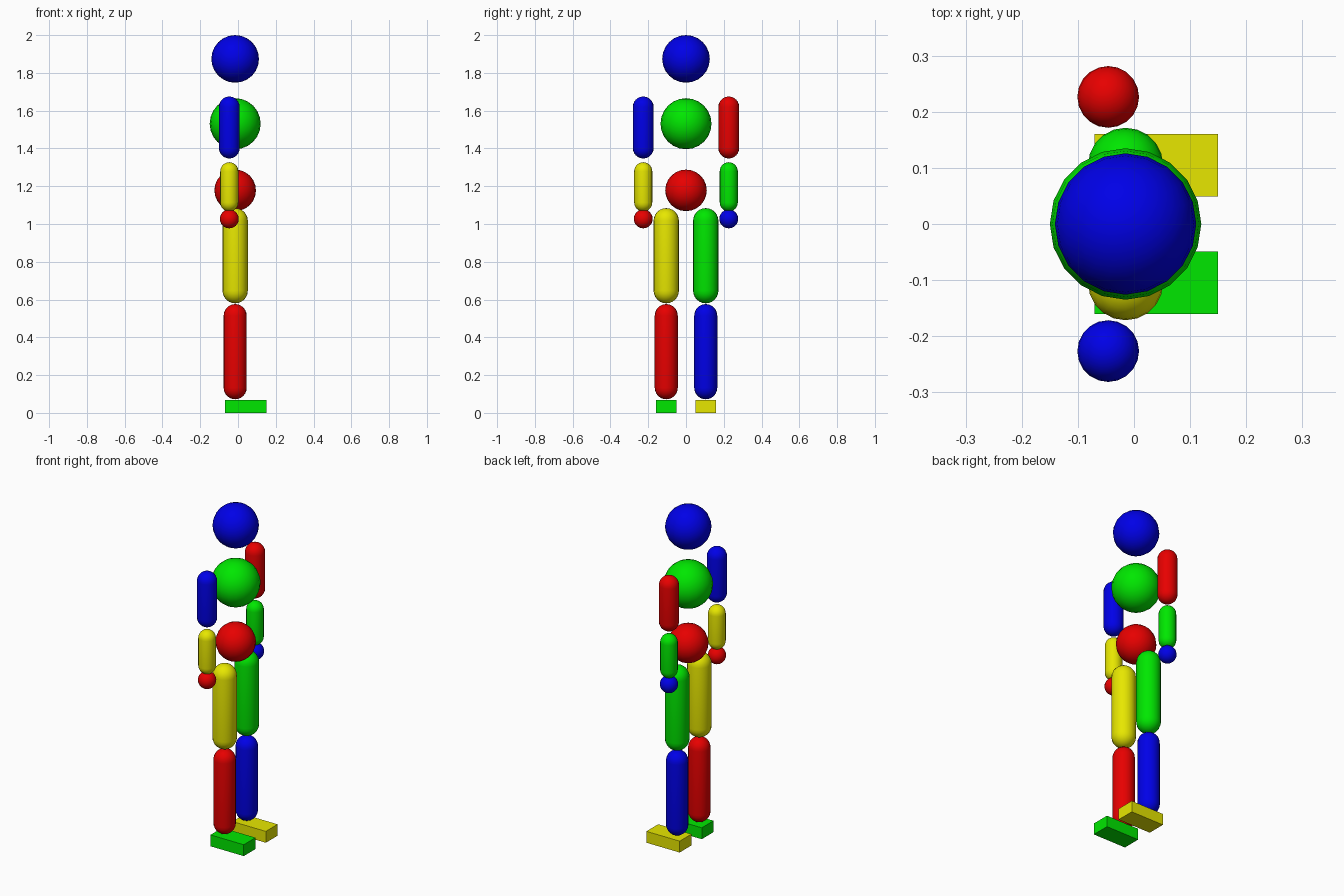
import bpy, bmesh, math

if "Cube" in bpy.data.objects:
    bpy.data.objects.remove(bpy.data.objects["Cube"])

COLORS = {"red": (0.8, 0, 0, 1), "green": (0, 0.8, 0, 1),
          "blue": (0, 0, 0.8, 1), "yellow": (0.8, 0.8, 0, 1)}
MATS = {}
for cname, rgba in COLORS.items():
    MATS[cname] = bpy.data.materials.new(cname)
    MATS[cname].diffuse_color = rgba


def finish(bm, name, loc, color, smooth):
    bmesh.ops.recalc_face_normals(bm, faces=bm.faces)
    for f in bm.faces:
        f.smooth = smooth
    me = bpy.data.meshes.new(name)
    bm.to_mesh(me)
    bm.free()
    me.materials.append(MATS[color])
    ob = bpy.data.objects.new(name, me)
    ob.location = loc
    bpy.context.collection.objects.link(ob)


def capsule(name, x, y, z0, z1, r, color, sides=20, steps=6):
    """Round-ended cylinder from z0 to z1; a ball when z1 - z0 = 2r."""
    half = max((z1 - z0) / 2 - r, 0)
    angles = [math.pi / 2 * i / steps for i in range(steps + 1)]
    prof = [(r * math.sin(a), half + r * math.cos(a)) for a in angles]
    prof += [(px, -pz) for px, pz in reversed(prof)]
    bm = bmesh.new()
    vs = [bm.verts.new((px, 0, pz)) for px, pz in prof]
    es = [bm.edges.new(p) for p in zip(vs, vs[1:])]
    bmesh.ops.spin(bm, geom=vs + es, cent=(0, 0, 0), axis=(0, 0, 1),
                   angle=2 * math.pi, steps=sides, use_duplicate=False)
    bmesh.ops.remove_doubles(bm, verts=bm.verts, dist=1e-5)
    finish(bm, name, (x, y, (z0 + z1) / 2), color, True)


def ball(name, x, y, z, r, color):
    capsule(name, x, y, z - r, z + r, r, color)


def box(name, lo, hi, color):
    bm = bmesh.new()
    bmesh.ops.create_cube(bm, size=1)
    bmesh.ops.scale(bm, vec=[b - a for a, b in zip(lo, hi)], verts=bm.verts)
    finish(bm, name, [(a + b) / 2 for a, b in zip(lo, hi)], color, False)


# Trunk
BX = -0.015
ball("head", BX, 0, 1.874, 0.126, "blue")
ball("chest", BX, 0, 1.531, 0.135, "green")
ball("pelvis", BX, 0, 1.178, 0.110, "red")

# Limbs, colours per side: upper arm, forearm, hand, thigh, shin, foot
SIDES = [("right", -1, ("blue", "yellow", "red", "yellow", "red", "green")),
         ("left", 1, ("red", "green", "blue", "green", "blue", "yellow"))]
for side, s, c in SIDES:
    arm_y, leg_y = s * 0.2265, s * 0.1045
    capsule(side + "_upper_arm", -0.046, arm_y, 1.347, 1.675, 0.055, c[0])
    capsule(side + "_forearm", -0.046, arm_y, 1.066, 1.327, 0.048, c[1])
    ball(side + "_hand", -0.046, arm_y, 1.027, 0.050, c[2])
    capsule(side + "_thigh", BX, leg_y, 0.580, 1.084, 0.067, c[3])
    capsule(side + "_shin", BX, leg_y, 0.072, 0.576, 0.061, c[4])
    box(side + "_foot", (-0.07, leg_y - 0.0555, 0),
        (0.15, leg_y + 0.0555, 0.068), c[5])

for m in bpy.data.materials:
    if m.users and not m.is_grease_pencil:
        m.use_nodes = True
        m.node_tree.nodes["Principled BSDF"].inputs["Base Color"].default_value = m.diffuse_color
